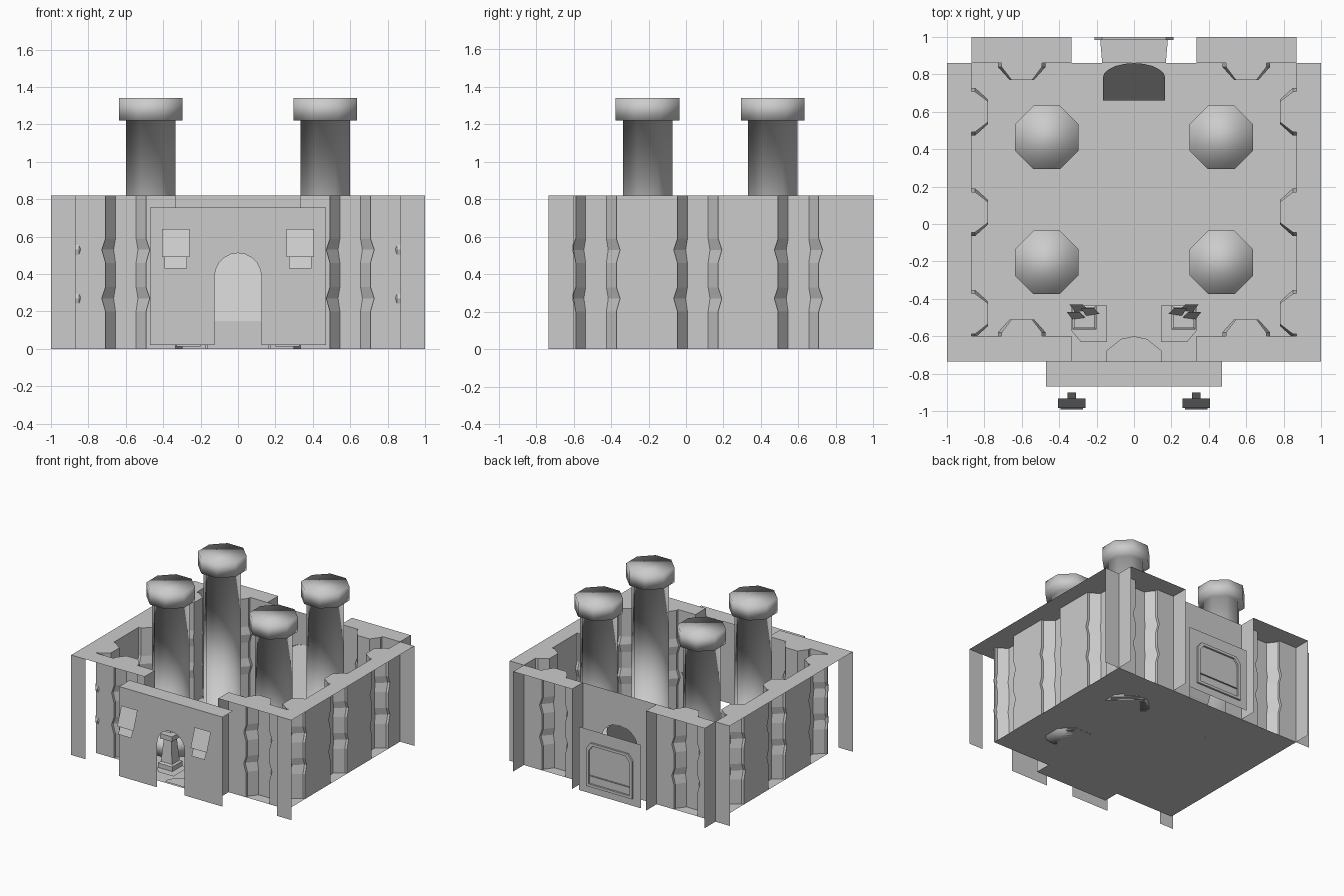
import bpy, bmesh, math
from mathutils import Vector

if "Cube" in bpy.data.objects:
    bpy.data.objects.remove(bpy.data.objects["Cube"])

stone = bpy.data.materials.new("grey_stone")
stone.diffuse_color = (0.6, 0.6, 0.6, 1)
stone.use_nodes = True
stone.node_tree.nodes["Principled BSDF"].inputs["Base Color"].default_value = stone.diffuse_color
H = 0.82  # wall height


def make(name, verts, faces, toward=None, smooth=False):
    """Mesh object; open sheets are turned to face 'toward', solids outward."""
    bm = bmesh.new()
    vs = [bm.verts.new(v) for v in verts]
    for f in faces:
        bm.faces.new([vs[i] for i in f])
    bm.normal_update()
    if toward is None:
        bmesh.ops.recalc_face_normals(bm, faces=bm.faces)
    else:
        d = Vector(toward)
        for f in bm.faces:
            if f.normal.dot(d) < 0:
                f.normal_flip()
    for f in bm.faces:
        f.smooth = smooth
    me = bpy.data.meshes.new(name)
    bm.to_mesh(me)
    bm.free()
    me.materials.append(stone)
    ob = bpy.data.objects.new(name, me)
    bpy.context.collection.objects.link(ob)
    return ob


def sheet(name, pts, toward):
    return make(name, pts, [list(range(len(pts)))], toward)


def rings(name, x, y, prof, n, smooth=False):
    """Prism stack: prof is (half width across flats, z)."""
    verts, faces = [], []
    for r, z in prof:
        R = r / math.cos(math.pi / n)
        for i in range(n):
            a = 2 * math.pi * (i + 0.5) / n
            verts.append((x + R * math.cos(a), y + R * math.sin(a), z))
    for k in range(len(prof) - 1):
        for i in range(n):
            j = (i + 1) % n
            faces.append((k * n + i, k * n + j, (k + 1) * n + j, (k + 1) * n + i))
    faces.append(list(range(n)))
    faces.append([(len(prof) - 1) * n + i for i in range(n)])
    return make(name, verts, faces, None, smooth)


def wall(name, u0, u1, centres, place, outer, toward):
    """Thin wall with hollow angular pilasters, plus its flat coping."""
    levels = [(0, 0), (.2, 0), (.27, .02), (.33, 0),
              (.46, 0), (.53, .02), (.59, 0), (H, 0)]
    verts = []
    for z, b in levels:
        path = [(u0, 0)]
        for c in centres:
            w = .108 + b
            path += [(c - w, 0), (c - w, .02), (c - .055 - b / 2, .09),
                     (c + .055 + b / 2, .09), (c + w, .02), (c + w, 0)]
        path.append((u1, 0))
        verts += [(*place(u, d), z) for u, d in path]
    n = len(path)
    faces = [(k * n + i, k * n + i + 1, (k + 1) * n + i + 1, (k + 1) * n + i)
             for k in range(len(levels) - 1) for i in range(n - 1)]
    make(name, verts, faces, toward)
    sheet(name + "_coping", verts[-n:] + [(*place(u, d), H) for u, d in outer], (0, 0, 1))


def fin(name, a, b, toward):
    sheet(name, [(*a, 0), (*b, 0), (*b, H), (*a, H)], toward)


def arch(w, z0, spring, y, n=10):
    """Arch outline from lower left over the top to lower right."""
    pts = [(-w, y, z0)]
    for i in range(n + 1):
        a = math.pi * (1 - i / n)
        pts.append((w * math.cos(a), y, spring + w * math.sin(a)))
    return pts + [(w, y, z0)]


for s, side in ((1, "right"), (-1, "left")):
    # Perimeter walls
    wall(side + "_wall", -.6, .86, (-.48, .063, .6),
         lambda u, d: (s * (.87 - d), u),
         [(.86, -.13), (-.735, -.13), (-.735, 0)], (s, 0, 0))
    wall(side + "_front_wall", .335, .87, (.6,),
         lambda u, d: (s * u, -.6 + d),
         [(.87, -.135), (.335, -.135)], (0, -1, 0))
    wall(side + "_back_wall", .335, .87, (.6,),
         lambda u, d: (s * u, .86 - d),
         [(.87, -.14), (.335, -.14)], (0, 1, 0))
    # Wall end fins
    fin(side + "_front_corner_fin", (s * .87, -.735), (s, -.735), (0, -1, 0))
    fin(side + "_back_corner_fin", (s * .87, .86), (s, .86), (0, 1, 0))
    fin(side + "_back_end_fin", (s * .87, .86), (s * .87, 1), (s, 0, 0))
    fin(side + "_back_jamb", (s * .335, .86), (s * .335, 1), (-s, 0, 0))
    fin(side + "_front_jamb", (s * .335, -.735), (s * .335, -.6), (-s, 0, 0))

    # Octagonal columns with matching base and cap
    for y, pos in ((-.205, "front"), (.463, "back")):
        rings(f"{side}_{pos}_column", s * .467, y,
              [(.17, 0), (.17, .12), (.132, .12), (.132, 1.22), (.17, 1.22), (.17, 1.34)],
              8, True)

    # Tilted plaques on the facade
    cx = s * .333
    for nm, w, y0, z0, y1, z1 in (("upper", .074, -.985, .49, -.932, .64),
                                  ("lower", .06, -.993, .43, -.965, .495),
                                  ("bracket", .022, -.935, .56, -.9, .62)):
        sheet(f"{side}_plaque_{nm}",
              [(cx - w, y0, z0), (cx + w, y0, z0), (cx + w, y1, z1), (cx - w, y1, z1)],
              (0, -1, 0))

    # Pedestals just inside the door
    px, py = s * .265, -.5
    sheet(side + "_plinth", [(s * x, y, .012) for x, y in
          ((.335, -.435), (.335, -.57), (.285, -.63), (.145, -.63), (.145, -.435))], (0, 0, 1))
    rings(side + "_pedestal", px, py,
          [(.065, .012), (.065, .05), (.05, .06), (.035, .24), (.055, .25), (.055, .29)], 4)
    # Leaning leaf sheets on the pedestals
    for k, (dx, dy, h) in enumerate(((-.04, .02, .09), (.02, .04, .12), (.035, 0, .08))):
        sheet(f"{side}_leaf_{k}",
              [(px + s * (dx - .04), py + dy, .29), (px + s * (dx + .03), py + dy - .01, .29),
               (px + s * (dx + .06), py + dy + .03, .29 + h),
               (px + s * (dx - .01), py + dy + .03, .29 + h)], (0, -1, 0))

# Floor with entry apron and threshold
sheet("floor", [(-.87, -.6, 0), (-.335, -.6, 0), (-.335, -.735, 0), (.335, -.735, 0),
                (.335, -.6, 0), (.87, -.6, 0), (.87, .86, 0), (-.87, .86, 0)], (0, 0, 1))
sheet("threshold", [(-.15, -.735, .01), (.15, -.735, .01), (.15, -.68, .01),
                    (.07, -.615, .01), (0, -.6, .01), (-.07, -.615, .01),
                    (-.15, -.68, .01)], (0, 0, 1))

# Facade panel with arched door
sheet("facade", [(-.47, -.87, .02), (-.47, -.87, .755), (.47, -.87, .755), (.47, -.87, .02)]
      + arch(.125, .02, .387, -.87)[::-1], (0, -1, 0))
sheet("facade_top", [(-.47, -.87, .755), (.47, -.87, .755),
                     (.47, -.735, .755), (-.47, -.735, .755)], (0, 0, 1))

# Back centre wall with arched opening
sheet("back_centre_wall", [(-.335, .86, 0), (-.335, .86, H), (.335, .86, H), (.335, .86, 0)]
      + arch(.17, 0, .39, .86)[::-1], (0, 1, 0))

# Sloping niche slab, its step and the niche ledge
slab = [(x, .67 + .19 * (z - .165) / .395, z) for x, _, z in arch(.167, .165, .393, 0)]
sheet("niche_slab", slab, (0, -1, 0))
sheet("niche_step", [(-.165, .66, 0), (.165, .66, 0), (.165, .66, .15), (-.165, .66, .15)],
      (0, -1, 0))
sheet("niche_step_top", [(-.165, .66, .15), (.165, .66, .15), (.165, .67, .165),
                         (-.165, .67, .165)], (0, 0, 1))
sheet("niche_ledge", [(-.17, .86, .15), (.17, .86, .15), (.182, .998, .15),
                      (-.182, .998, .15)], (0, 0, 1))

# Back panel with a raised frame border
sheet("back_panel", [(-.28, .985, 0), (.28, .985, 0), (.28, .985, .52), (-.28, .985, .52)],
      (0, 1, 0))
out = [(-.21, .06), (.21, .06), (.21, .37), (.17, .42), (-.17, .42), (-.21, .37)]
n = len(out)
loops = [(1, .985), (1, 1.0), (.88, 1.0), (.88, .985)]
verts = [(x * k, y, .24 + (z - .24) * k) for k, y in loops for x, z in out]
make("back_panel_frame", verts,
     [(k * n + i, k * n + (i + 1) % n, (k + 1) * n + (i + 1) % n, (k + 1) * n + i)
      for k in range(3) for i in range(n)])
